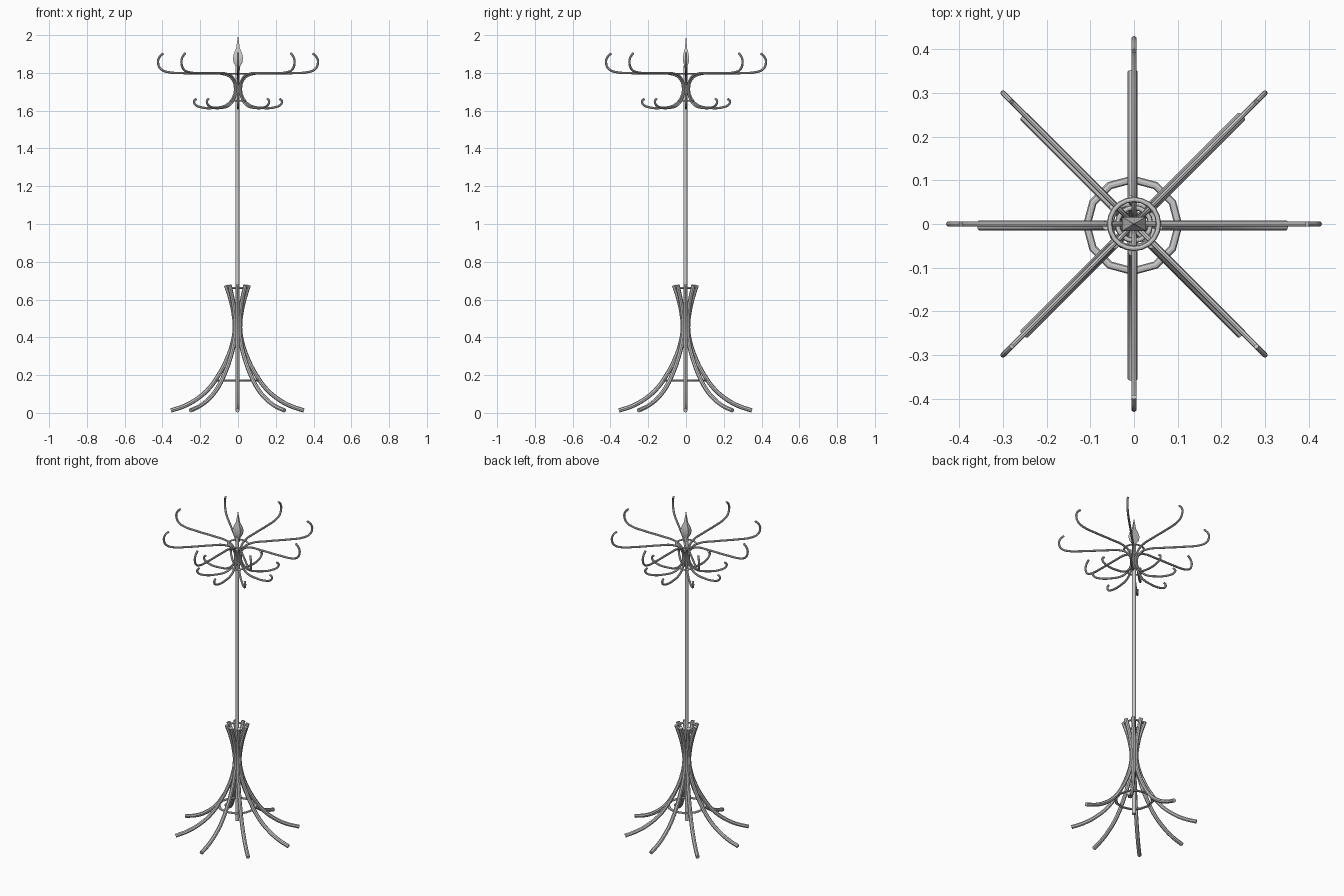
import bpy, bmesh
from math import pi, cos, sin

if "Cube" in bpy.data.objects:
    bpy.data.objects.remove(bpy.data.objects["Cube"])


def rod_mesh(name, points, radius, res=2):
    """Smooth round rod through (r, z) points, as a mesh in the XZ plane."""
    cu = bpy.data.curves.new(name + "_path", 'CURVE')
    cu.dimensions = '3D'
    cu.bevel_depth = radius
    cu.bevel_resolution = res
    cu.resolution_u = 4
    cu.use_fill_caps = True
    sp = cu.splines.new('BEZIER')
    sp.bezier_points.add(len(points) - 1)
    for bp, (r, z) in zip(sp.bezier_points, points):
        bp.co = (r, 0, z)
        bp.handle_left_type = bp.handle_right_type = 'AUTO'
    tmp = bpy.data.objects.new(name + "_path", cu)
    bpy.context.collection.objects.link(tmp)
    bpy.context.view_layer.update()
    dg = bpy.context.evaluated_depsgraph_get()
    me = bpy.data.meshes.new_from_object(tmp.evaluated_get(dg))
    bpy.data.objects.remove(tmp)
    bpy.data.curves.remove(cu)
    me.name = name
    return me


def finish(ob):
    bpy.ops.object.select_all(action='DESELECT')
    ob.select_set(True)
    bpy.context.view_layer.objects.active = ob
    bpy.ops.object.shade_smooth_by_angle(angle=pi / 4.5)


def radial(name, me, offset=(0, 0, 0), count=8):
    for i in range(count):
        ob = bpy.data.objects.new(f"{name}_{i + 1}", me)
        ob.location = offset
        ob.rotation_euler.z = 2 * pi * i / count
        bpy.context.collection.objects.link(ob)
        if i == 0:
            finish(ob)


def ring(name, radius, tube, z, offset=(0, 0), flat=1.0, sides=12):
    bpy.ops.mesh.primitive_torus_add(major_segments=sides, minor_segments=8,
                                     major_radius=radius, minor_radius=tube,
                                     location=(*offset, z))
    ob = bpy.context.object
    ob.name = name
    ob.scale.z = flat
    finish(ob)


AXIS = (-0.003, -0.003)   # pole and base sit slightly off the hooks' centre

# Bent legs
leg = [(0.352, 0.013), (0.28, 0.037), (0.21, 0.077), (0.15, 0.13), (0.10, 0.20),
       (0.058, 0.28), (0.026, 0.37), (0.014, 0.45), (0.021, 0.53),
       (0.036, 0.60), (0.060, 0.676)]
radial("leg", rod_mesh("leg", leg, 0.0115), (*AXIS, 0))

# Hooks: one rod forms the long upper arm and the short lower arm
hook = [(0.396, 1.904), (0.418, 1.88), (0.423, 1.85), (0.408, 1.82), (0.375, 1.805),
        (0.29, 1.799), (0.16, 1.798), (0.075, 1.793), (0.035, 1.772), (0.016, 1.72),
        (0.030, 1.663), (0.065, 1.628), (0.125, 1.615), (0.195, 1.618),
        (0.228, 1.634), (0.232, 1.652), (0.220, 1.663)]
radial("hook", rod_mesh("hook", hook, 0.0062))

# Pole
bpy.ops.mesh.primitive_cylinder_add(vertices=12, radius=0.011, depth=1.76,
                                    location=(*AXIS, 0.96))
bpy.context.object.name = "pole"
finish(bpy.context.object)

# Bracing rings
ring("lower_leg_ring", 0.105, 0.009, 0.172, AXIS, 0.55)
ring("upper_leg_ring", 0.052, 0.007, 0.662, AXIS, 0.7)
ring("lower_hook_ring", 0.038, 0.006, 1.652, flat=0.7, sides=16)
ring("upper_hook_ring", 0.056, 0.006, 1.796, flat=0.7, sides=20)

# Four-sided spear finial
bm = bmesh.new()
profile = [(0.009, 1.81), (0.012, 1.835), (0.024, 1.855), (0.027, 1.88),
           (0.021, 1.905), (0.010, 1.93), (0.005, 1.965)]
loops = [[bm.verts.new((sx * w, sy * w * 0.6, z))
          for sx, sy in ((1, 1), (-1, 1), (-1, -1), (1, -1))] for w, z in profile]
tip = bm.verts.new((0, 0, 2.0))
for a, b in zip(loops, loops[1:]):
    for k in range(4):
        bm.faces.new((a[k], a[(k + 1) % 4], b[(k + 1) % 4], b[k]))
for k in range(4):
    bm.faces.new((loops[-1][k], loops[-1][(k + 1) % 4], tip))
bm.faces.new(loops[0][::-1])
me = bpy.data.meshes.new("finial")
bm.to_mesh(me)
bm.free()
finial = bpy.data.objects.new("finial", me)
bpy.context.collection.objects.link(finial)
finish(finial)
